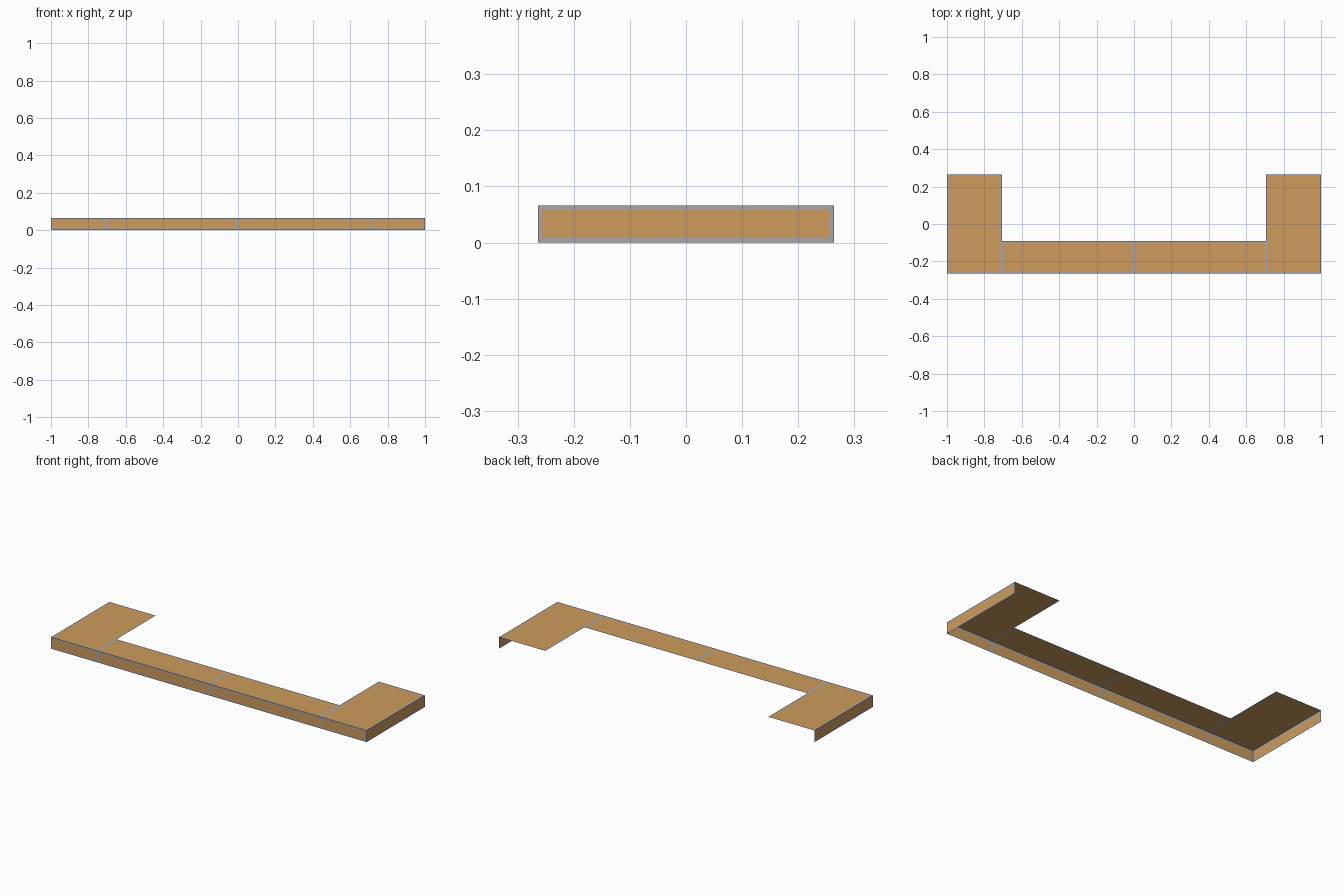
import bpy, bmesh

if "Cube" in bpy.data.objects:
    bpy.data.objects.remove(bpy.data.objects["Cube"])

W, D, H = 1.0, 0.264, 0.066      # half width, half depth, height
WING, BAR = 0.707, -0.09         # inner edge of the wings, back edge of the middle
BORDER = 0.0078                  # grey trim around each panel


def material(name, rgb):
    m = bpy.data.materials.new(name)
    m.diffuse_color = (*rgb, 1)
    m.use_nodes = True
    m.node_tree.nodes["Principled BSDF"].inputs["Base Color"].default_value = m.diffuse_color
    return m


tan = material("tan_wood", (0.62, 0.33, 0.112))
grey = material("grey_trim", (0.39, 0.39, 0.40))


def panel(name, origin, u, v):
    """Thin rectangular sheet spanned by u and v, with a grey border."""
    bm = bmesh.new()
    pts = [[origin[i] + a * u[i] + b * v[i] for i in range(3)]
           for a, b in ((0, 0), (1, 0), (1, 1), (0, 1))]
    face = bm.faces.new([bm.verts.new(p) for p in pts])
    bm.normal_update()
    rim = bmesh.ops.inset_region(bm, faces=[face], thickness=BORDER,
                                 use_boundary=True, use_even_offset=True)
    for f in rim["faces"]:
        f.material_index = 1
    me = bpy.data.meshes.new(name)
    bm.to_mesh(me)
    bm.free()
    me.materials.append(tan)
    me.materials.append(grey)
    bpy.context.collection.objects.link(bpy.data.objects.new(name, me))


# Four sections along x: wing, middle, middle, wing
sections = [("left_wing", -W, -WING, D), ("left_middle", -WING, 0, BAR),
            ("right_middle", 0, WING, BAR), ("right_wing", WING, W, D)]
for name, x0, x1, back in sections:
    panel(name + "_top", (x0, -D, H), (x1 - x0, 0, 0), (0, back + D, 0))
    panel(name + "_front_skirt", (x0, -D, 0), (x1 - x0, 0, 0), (0, 0, H))

# Side skirts, facing outward
panel("right_side_skirt", (W, -D, 0), (0, 2 * D, 0), (0, 0, H))
panel("left_side_skirt", (-W, D, 0), (0, -2 * D, 0), (0, 0, H))
